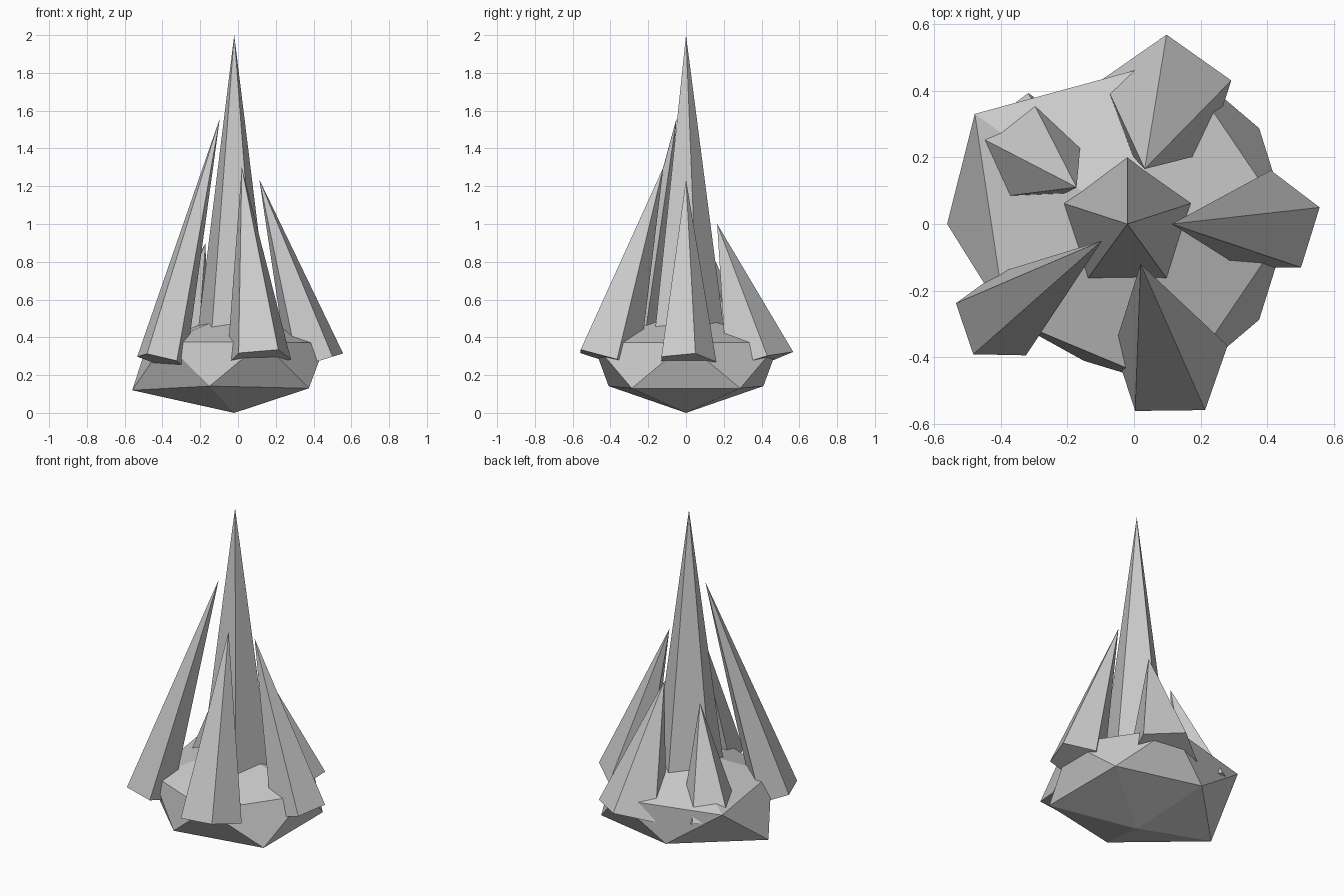
import bpy, bmesh
from mathutils import Vector

if "Cube" in bpy.data.objects:
    bpy.data.objects.remove(bpy.data.objects["Cube"])

grey = bpy.data.materials.new("stone_grey")
grey.diffuse_color = (0.6, 0.6, 0.6, 1)
grey.use_nodes = True
grey.node_tree.nodes["Principled BSDF"].inputs["Base Color"].default_value = grey.diffuse_color


def finish(name, bm):
    bmesh.ops.recalc_face_normals(bm, faces=bm.faces)
    mesh = bpy.data.meshes.new(name)
    bm.to_mesh(mesh)
    bm.free()
    mesh.materials.append(grey)
    obj = bpy.data.objects.new(name, mesh)
    bpy.context.collection.objects.link(obj)


def rock(name, bottom, lower, upper, top):
    """Twenty-sided rock: two staggered rings of five between two poles."""
    bm = bmesh.new()
    b, t = bm.verts.new(bottom), bm.verts.new(top)
    lo = [bm.verts.new(p) for p in lower]
    up = [bm.verts.new(p) for p in upper]
    for i in range(5):
        j = (i + 1) % 5
        bm.faces.new((b, lo[j], lo[i]))
        bm.faces.new((lo[i], lo[j], up[i]))
        bm.faces.new((up[i], lo[j], up[j]))
        bm.faces.new((t, up[i], up[j]))
    finish(name, bm)


def shard(name, base, radius, tip):
    """Five-sided spike from a base centre to a tip, square to its own axis."""
    base, axis = Vector(base), Vector(tip) - Vector(base)
    bm = bmesh.new()
    bmesh.ops.create_cone(bm, cap_ends=True, segments=5, radius1=radius,
                          radius2=0, depth=axis.length)
    bmesh.ops.remove_doubles(bm, verts=bm.verts, dist=0.0001)
    # put one corner of the base towards +y
    low = [v for v in bm.verts if v.co.z < 0]
    flip = min(v.co.y for v in low) < -0.95 * radius
    turn = Vector((0, 0, 1)).rotation_difference(axis)
    for v in bm.verts:
        p = v.co + Vector((0, 0, axis.length / 2))
        if flip:
            p.x, p.y = -p.x, -p.y
        v.co = base + turn @ p
    finish(name, bm)


# Base rock
rock("base_rock", (-0.02, 0, 0),
     [(-0.56, 0, 0.12), (-0.15, -0.41, 0.142), (0.375, -0.287, 0.13),
      (0.375, 0.287, 0.13), (-0.15, 0.41, 0.142)],
     [(-0.385, -0.28, 0.375), (0.13, -0.495, 0.375), (0.465, 0, 0.37),
      (0.13, 0.495, 0.375), (-0.477, 0.33, 0.375)],
     (-0.02, 0, 0.53))

# Crystal spikes
shard("centre_shard", (-0.02, 0, 0.4), 0.207, (-0.02, 0, 2.0))
shard("right_shard", (0.41, 0, 0.27), 0.161, (0.113, 0, 1.235))
shard("front_shard", (0.11, -0.42, 0.285), 0.179, (0.02, -0.12, 1.3))
shard("front_left_shard", (-0.405, -0.282, 0.275), 0.138, (-0.096, -0.05, 1.56))
shard("back_left_shard", (-0.32, 0.22, 0.27), 0.175, (-0.172, 0.11, 0.9))
shard("back_shard", (0.1, 0.372, 0.268), 0.203, (0.032, 0.165, 1.0))
